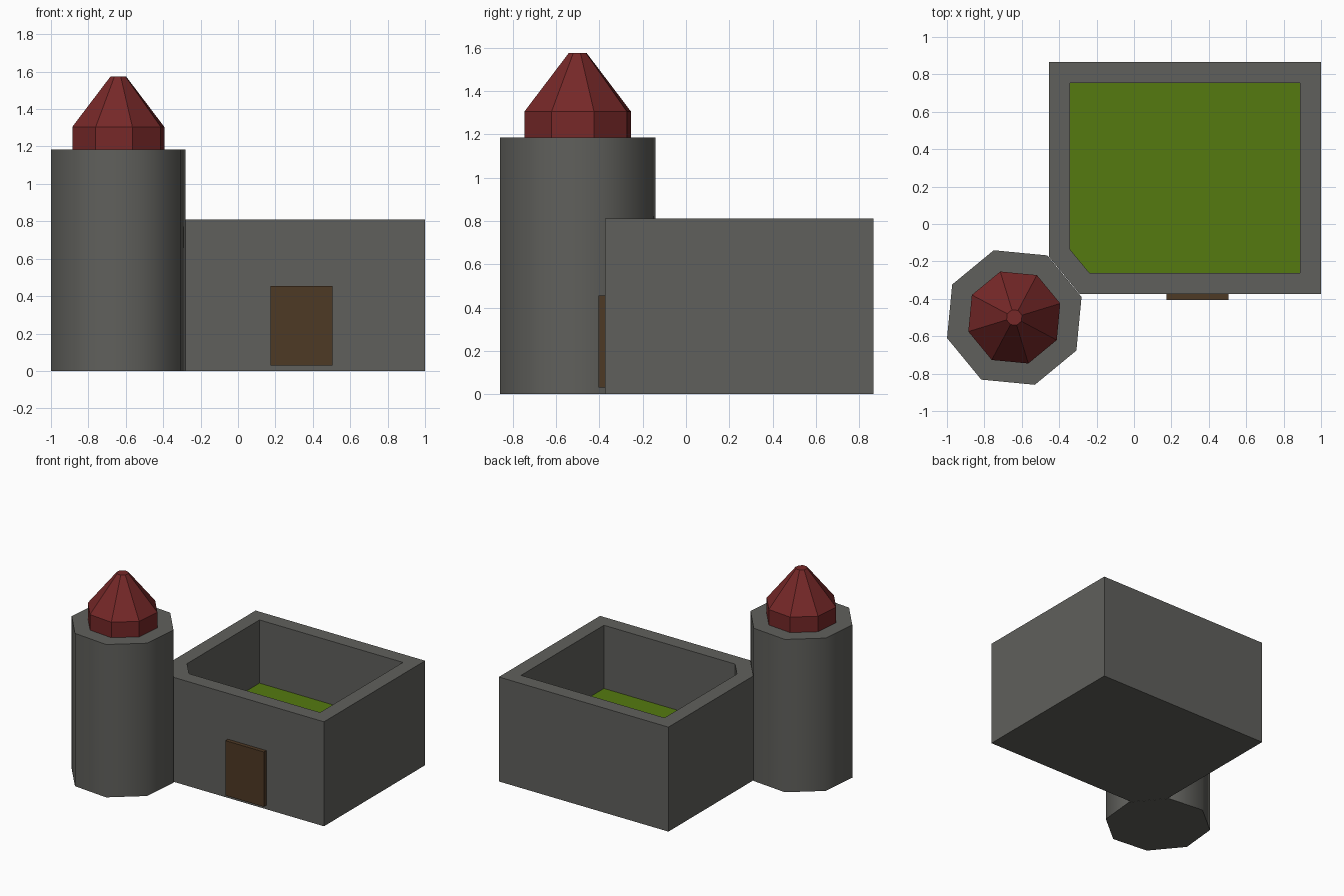
import bpy, bmesh, math

if "Cube" in bpy.data.objects:
    bpy.data.objects.remove(bpy.data.objects["Cube"])


def material(name, rgb):
    m = bpy.data.materials.new(name)
    m.diffuse_color = (*rgb, 1.0)
    m.use_nodes = True
    m.node_tree.nodes["Principled BSDF"].inputs["Base Color"].default_value = m.diffuse_color
    return m


STONE = material("stone grey", (0.117, 0.117, 0.107))
GRASS = material("grass green", (0.089, 0.195, 0.005))
WOOD = material("door brown", (0.076, 0.041, 0.018))
ROOF = material("roof red", (0.18, 0.021, 0.021))


def finish(bm, name, *mats):
    bmesh.ops.recalc_face_normals(bm, faces=bm.faces)
    mesh = bpy.data.meshes.new(name)
    bm.to_mesh(mesh)
    bm.free()
    for m in mats:
        mesh.materials.append(m)
    ob = bpy.data.objects.new(name, mesh)
    bpy.context.collection.objects.link(ob)
    return ob


def octagon_stack(name, levels, mat, centre=(-0.64, -0.50), turn=17):
    """Closed eight-sided solid through (radius, z) levels."""
    bm = bmesh.new()
    rings = []
    for r, z in levels:
        angles = [math.radians(turn + 45 * i) for i in range(8)]
        rings.append([bm.verts.new((centre[0] + r * math.cos(a),
                                    centre[1] + r * math.sin(a), z)) for a in angles])
    for low, high in zip(rings, rings[1:]):
        for i in range(8):
            j = (i + 1) % 8
            bm.faces.new((low[i], low[j], high[j], high[i]))
    bm.faces.new(rings[0][::-1])
    bm.faces.new(rings[-1])
    return finish(bm, name, mat)


# Tower: smooth sides, sharp rims
tower = octagon_stack("tower", [(0.376, 0), (0.376, 1.185)], STONE)
bpy.context.view_layer.objects.active = tower
tower.select_set(True)
bpy.ops.object.shade_smooth_by_angle(angle=math.radians(60))
tower.select_set(False)

# Tower roof: short drum with a blunt faceted cone
octagon_stack("tower_roof", [(0.257, 1.18), (0.257, 1.305), (0.043, 1.575)], ROOF)

# Courtyard: solid block cut back at the tower, top inset and sunk to the lawn
bm = bmesh.new()
outline = [(-0.29, -0.375), (1.0, -0.375), (1.0, 0.865), (-0.455, 0.865), (-0.455, -0.175)]
base = bm.faces.new([bm.verts.new((x, y, 0)) for x, y in outline])
ext = bmesh.ops.extrude_face_region(bm, geom=[base], use_keep_orig=True)
top = next(g for g in ext["geom"] if isinstance(g, bmesh.types.BMFace))
bmesh.ops.translate(bm, vec=(0, 0, 0.81), verts=top.verts)
bmesh.ops.recalc_face_normals(bm, faces=bm.faces)
bmesh.ops.inset_region(bm, faces=[top], thickness=0.112, use_even_offset=True)
ext = bmesh.ops.extrude_discrete_faces(bm, faces=[top])
lawn = ext["faces"][0]
bmesh.ops.translate(bm, vec=(0, 0, -0.49), verts=lawn.verts)
lawn.material_index = 1
finish(bm, "courtyard_walls", STONE, GRASS)

# Door plate on the front wall
bm = bmesh.new()
bmesh.ops.create_cube(bm, size=1)
bmesh.ops.scale(bm, vec=(0.33, 0.05, 0.425), verts=bm.verts)
bmesh.ops.translate(bm, vec=(0.34, -0.38, 0.2425), verts=bm.verts)
finish(bm, "door", WOOD)
